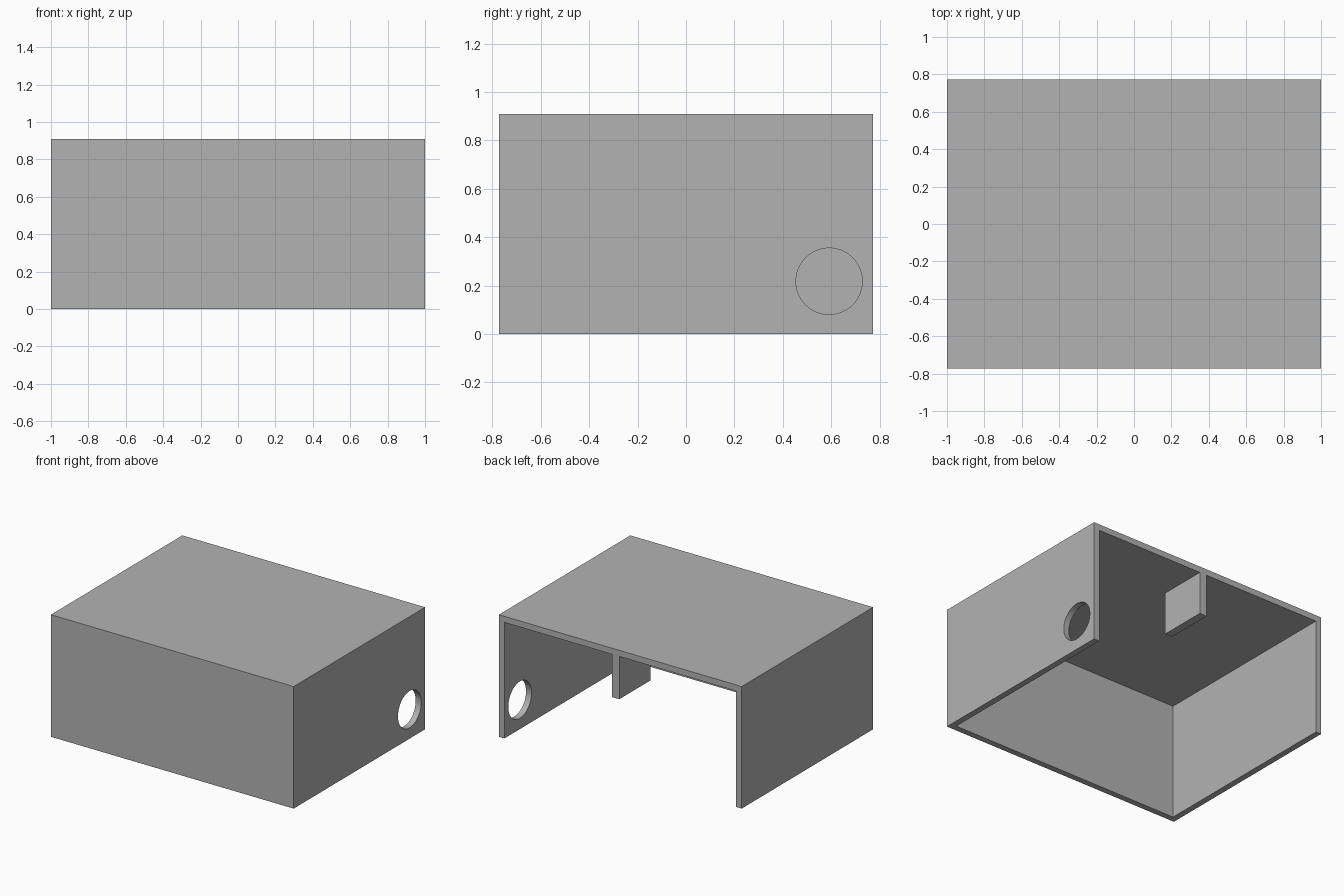
import bpy
import math

default = bpy.data.objects.get("Cube")
if default:
    bpy.data.objects.remove(default, do_unlink=True)

# Main dimensions
HALF_DEPTH, HEIGHT, WALL = 0.773, 0.909, 0.0455

grey = bpy.data.materials.new("plain grey")
grey.use_nodes = True
colour = (0.45, 0.45, 0.45, 1)
grey.diffuse_color = colour
grey.node_tree.nodes["Principled BSDF"].inputs["Base Color"].default_value = colour


def box(name, low, high):
    """Axis-aligned box between two corners."""
    centre = [(a + b) / 2 for a, b in zip(low, high)]
    bpy.ops.mesh.primitive_cube_add(size=1, location=centre)
    obj = bpy.context.object
    obj.name = name
    obj.scale = [b - a for a, b in zip(low, high)]
    bpy.ops.object.transform_apply(location=True, rotation=True, scale=True)
    obj.data.materials.append(grey)
    return obj


def combine(target, tool, operation):
    """Apply a boolean and remove the tool object."""
    tool.hide_render = True
    mod = target.modifiers.new("boolean", "BOOLEAN")
    mod.operation, mod.object, mod.solver = operation, tool, "EXACT"
    bpy.ops.object.select_all(action="DESELECT")
    bpy.context.view_layer.objects.active = target
    target.select_set(True)
    bpy.ops.object.modifier_apply(modifier=mod.name)
    bpy.data.objects.remove(tool, do_unlink=True)


# Cover: a box open at the bottom and the back
cover = box("cover", (-1, -HALF_DEPTH, 0), (1, HALF_DEPTH, HEIGHT))
cavity = box("cavity_cutter", (-1 + WALL, -HALF_DEPTH + WALL, -0.5),
             (1 - WALL, HALF_DEPTH + 0.5, HEIGHT - WALL))
combine(cover, cavity, "DIFFERENCE")

# Round hole through the left wall, near the back
bpy.ops.mesh.primitive_cylinder_add(vertices=64, radius=0.137, depth=0.3,
                                    location=(1, 0.591, 0.218),
                                    rotation=(0, math.pi / 2, 0))
hole = bpy.context.object
hole.name = "hole_cutter"
hole.data.materials.append(grey)
combine(cover, hole, "DIFFERENCE")

# Square tab hanging from the ceiling, flush with the back edge
tab = box("tab", (0.008, HALF_DEPTH - 0.364, HEIGHT - 0.364),
          (0.068, HALF_DEPTH, HEIGHT - WALL / 2))
combine(cover, tab, "UNION")

bpy.ops.object.shade_smooth_by_angle(angle=math.radians(30))
